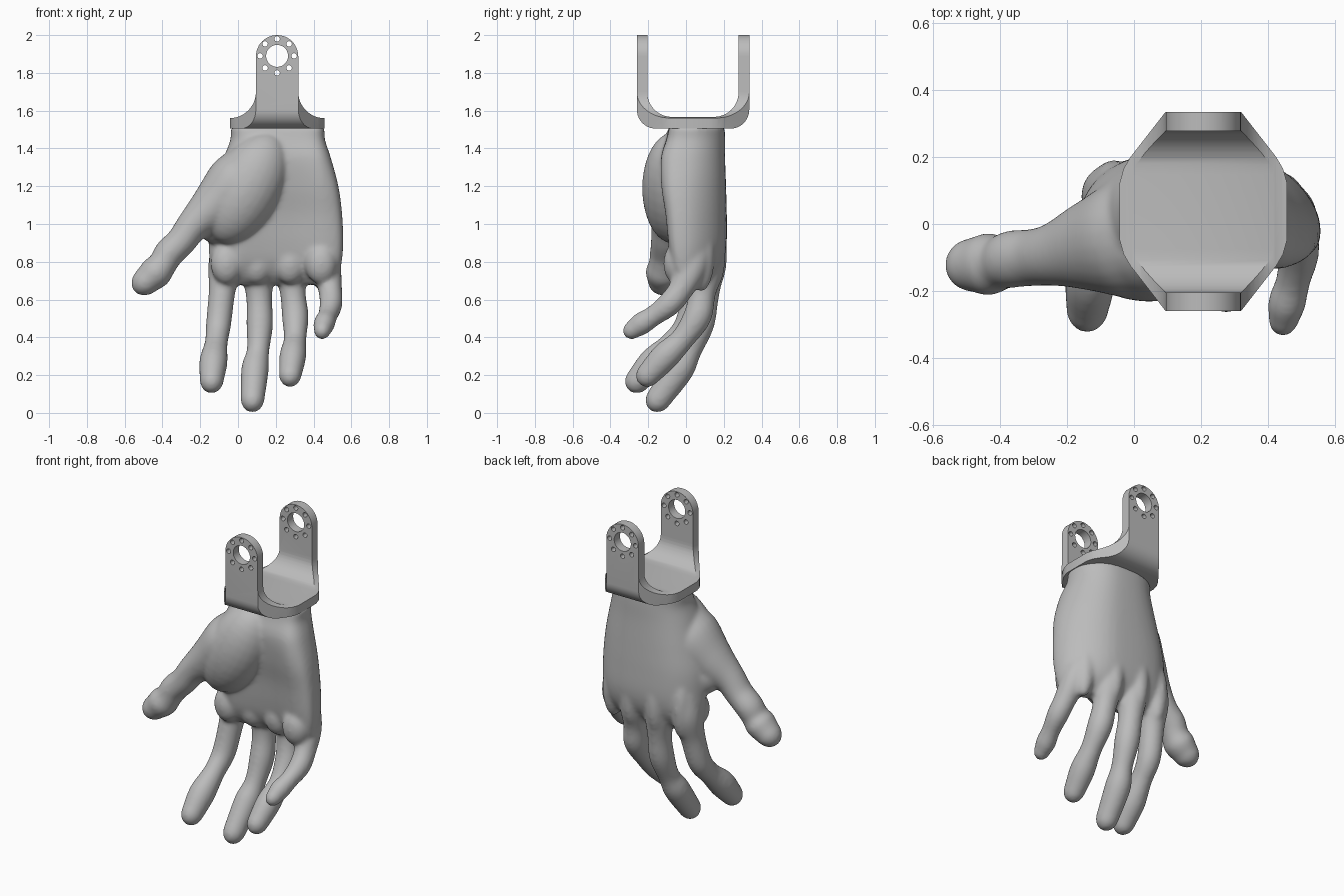
import bpy, bmesh, math
from mathutils import Vector

if "Cube" in bpy.data.objects:
    bpy.data.objects.remove(bpy.data.objects["Cube"])

grey = bpy.data.materials.new("plain_grey")
grey.use_nodes = True
grey.diffuse_color = (0.5, 0.5, 0.5, 1)
grey.node_tree.nodes["Principled BSDF"].inputs["Base Color"].default_value = (0.5, 0.5, 0.5, 1)


def new_object(name, bm):
    bmesh.ops.recalc_face_normals(bm, faces=bm.faces)
    mesh = bpy.data.meshes.new(name)
    bm.to_mesh(mesh)
    bm.free()
    ob = bpy.data.objects.new(name, mesh)
    bpy.context.collection.objects.link(ob)
    mesh.materials.append(grey)
    return ob


def bake(ob):
    """Turn the modifier stack into plain mesh."""
    deps = bpy.context.evaluated_depsgraph_get()
    mesh = bpy.data.meshes.new_from_object(ob.evaluated_get(deps))
    ob.modifiers.clear()
    ob.data = mesh


def smooth(ob, angle):
    bpy.ops.object.select_all(action="DESELECT")
    ob.select_set(True)
    bpy.context.view_layer.objects.active = ob
    bpy.ops.object.shade_smooth_by_angle(angle=math.radians(angle))


def spline(pts, steps=6):
    """Catmull-Rom resampling of tuples of any length."""
    pts = [Vector(p) for p in pts]
    p = [pts[0] * 2 - pts[1]] + pts + [pts[-1] * 2 - pts[-2]]
    out = []
    for i in range(1, len(p) - 2):
        a, b, c, d = p[i - 1:i + 3]
        for s in range(steps):
            t = s / steps
            out.append((b * 2 + (c - a) * t + (a * 2 - b * 5 + c * 4 - d) * t ** 2
                        + (b * 3 - a - c * 3 + d) * t ** 3) / 2)
    return out + [pts[-1]]


def skin(bm, rings):
    loops = [[bm.verts.new(co) for co in ring] for ring in rings]
    n = len(loops[0])
    for a, b in zip(loops, loops[1:]):
        for i in range(n):
            bm.faces.new((a[i], a[(i + 1) % n], b[(i + 1) % n], b[i]))
    bm.faces.new(loops[0])
    bm.faces.new(loops[-1])


def tube(bm, stations, flat=1.06, n=24):
    """Round limb through (x, y, z, radius) stations, with a domed tip."""
    path = spline(stations)
    end, prev = path[-1], path[-2]
    heading = (end.to_3d() - prev.to_3d()).normalized()
    r = end[3]
    for k in range(1, 7):
        a = k / 6 * 1.5
        co = end.to_3d() + heading * r * 1.2 * math.sin(a)
        path.append(Vector((*co, r * math.cos(a))))
    rings = []
    for i, p in enumerate(path):
        t = (path[min(i + 1, len(path) - 1)].to_3d() - path[max(i - 1, 0)].to_3d()).normalized()
        u = (Vector((1, 0, 0)) - t * t.x).normalized()
        v = t.cross(u)
        rings.append([p.to_3d() + (u * math.cos(a) + v * flat * math.sin(a)) * p[3]
                      for a in (2 * math.pi * k / n for k in range(n))])
    skin(bm, rings)


def ellipsoid(bm, centre, size, tilt=0.0):
    made = bmesh.ops.create_uvsphere(bm, u_segments=24, v_segments=16, radius=1)["verts"]
    c, s = math.cos(tilt), math.sin(tilt)
    for v in made:
        x, y, z = (a * b for a, b in zip(v.co, size))
        v.co = Vector(centre) + Vector((x * c + z * s, y, z * c - x * s))


hand = bmesh.new()

# Palm and wrist: z, left x, right x, front y, back y
palm = [(1.515, -.04, .46, -.125, .205), (1.45, -.04, .46, -.14, .207), (1.35, -.075, .492, -.165, .207),
        (1.2, -.12, .532, -.15, .212), (1.05, -.155, .552, -.12, .216), (.9, -.157, .558, -.1, .215),
        (.8, -.152, .55, -.08, .195), (.73, -.145, .535, -.045, .155), (.68, -.125, .5, .0, .11)]
rings = []
for z, x0, x1, y0, y1 in spline(palm):
    ring = []
    for k in range(48):
        a = 2 * math.pi * k / 48
        c, s = math.cos(a), math.sin(a)
        x = (x0 + x1) / 2 + (x1 - x0) / 2 * math.copysign(abs(c) ** .85, c)
        y = (y0 + y1) / 2 + (y1 - y0) / 2 * math.copysign(abs(s) ** .85, s)
        bend = max(0, x - .3) ** 2 + (max(0, -x) ** 2 if s > 0 else 0)
        hollow = .035 * max(0, -s) * max(0, 1 - ((x - .22) / .22) ** 2)
        ring.append((x, y - 1.2 * bend + hollow, z))
    rings.append(ring)
skin(hand, rings)

# Fingers
index = [(-.055, .085, .92, .08), (-.07, .085, .78, .088), (-.085, .055, .64, .071), (-.103, .01, .47, .067),
         (-.115, -.07, .37, .061), (-.13, -.17, .27, .075), (-.139, -.253, .175, .064)]
middle = [(.1, .1, .92, .08), (.105, .108, .77, .088), (.112, .1, .61, .069), (.115, .075, .47, .071),
          (.106, .02, .33, .06), (.09, -.035, .23, .073), (.077, -.145, .075, .064)]
ring_finger = [(.27, .1, .92, .08), (.28, .105, .77, .087), (.291, .085, .63, .068), (.303, .06, .51, .071),
               (.302, -.02, .39, .06), (.29, -.11, .3, .071), (.277, -.198, .205, .061)]
little = [(.43, .06, .92, .075), (.468, .03, .77, .077), (.488, -.03, .65, .063), (.492, -.09, .575, .061),
          (.475, -.17, .515, .052), (.457, -.235, .473, .057), (.447, -.282, .44, .047)]
for finger in (index, middle, ring_finger, little):
    tube(hand, finger)

# Knuckles running up into the tendons, and pads under the finger roots
for x, y in ((-.06, .118), (.1, .145), (.275, .137), (.44, .08)):
    ellipsoid(hand, (x, y, .84), (.065, .073, .2), tilt=-.12 * (x - .2))
    ellipsoid(hand, (x, y - .13, .79), (.085, .07, .11))

# Thumb with its fleshy base
tube(hand, [(.12, -.02, 1.38, .11), (.0, -.04, 1.22, .165), (-.13, -.065, 1.09, .128),
            (-.235, -.09, .995, .09), (-.3, -.1, .91, .08), (-.365, -.105, .845, .08),
            (-.398, -.115, .79, .076), (-.435, -.12, .745, .087), (-.482, -.122, .702, .075)], flat=1.08)
ellipsoid(hand, (.045, -.068, 1.19), (.185, .165, .32), tilt=.5)
# Web between thumb and palm
ellipsoid(hand, (-.1, -.02, 1.02), (.11, .1, .13), tilt=.5)

hand_ob = new_object("hand", hand)
fuse = hand_ob.modifiers.new("fuse", "REMESH")
fuse.mode = "VOXEL"
fuse.voxel_size = 0.01
relax = hand_ob.modifiers.new("relax", "SMOOTH")
relax.factor = 0.5
relax.iterations = 20
bake(hand_ob)
smooth(hand_ob, 180)

# Bracket: U strip trimmed by its plan and its front outline


def arc(cx, cy, r, a0, a1, n=12):
    return [(cx + r * math.cos(math.radians(a0 + (a1 - a0) * i / n)),
             cy + r * math.sin(math.radians(a0 + (a1 - a0) * i / n))) for i in range(n + 1)]


def prism(name, outline, axis, lo, hi):
    place = {"x": lambda p, h: (h, p[0], p[1]), "y": lambda p, h: (p[0], h, p[1]),
             "z": lambda p, h: (p[0], p[1], h)}[axis]
    bm = bmesh.new()
    skin(bm, [[place(p, h) for p in outline] for h in (lo, hi)])
    return new_object(name, bm)


MID = .207
u_shape = ([(-.26, 2.1)] + arc(-.16, 1.605, .1, 180, 270) + arc(.235, 1.605, .1, 270, 360)
           + [(.335, 2.1), (.278, 2.1)] + arc(.148, 1.697, .13, 0, -90) + arc(-.075, 1.697, .13, 270, 180)
           + [(-.205, 2.1)])
bracket = prism("wrist_bracket", u_shape, "x", -.1, .55)

half = arc(0, 1.888, .112, 90, 0) + arc(.252, 1.7, .14, 180, 270) + [(.252, 1.4)]
front = [(MID + x, z) for x, z in half] + [(MID - x, z) for x, z in reversed(half[1:])]
corner = [(.1125, .2975), (.218, .162), (.238, .128), (.25, .085)]
plan = [(MID + sx * x, .0375 + sy * y) for sx, sy, order in
        ((1, 1, 1), (1, -1, -1), (-1, -1, 1), (-1, 1, -1)) for x, y in corner[::order]]

cutters = [(prism("front_trim", front, "y", -.5, .5), "INTERSECT"),
           (prism("plan_trim", plan, "z", 1.3, 2.2), "INTERSECT"),
           (prism("bore", arc(MID, 1.89, .058, 0, 352.5, 47), "y", -.5, .5), "DIFFERENCE")]
for k in range(8):
    a = math.pi / 4 * k
    spot = arc(MID + .09 * math.cos(a), 1.89 + .09 * math.sin(a), .0145, 0, 337.5, 15)
    cutters.append((prism("bolt_hole", spot, "y", -.5, .5), "DIFFERENCE"))
for cutter, how in cutters:
    cutter.hide_render = True
    cut = bracket.modifiers.new("cut", "BOOLEAN")
    cut.operation, cut.solver, cut.object = how, "EXACT", cutter
bake(bracket)
for cutter, how in cutters:
    bpy.data.objects.remove(cutter)
smooth(bracket, 30)
